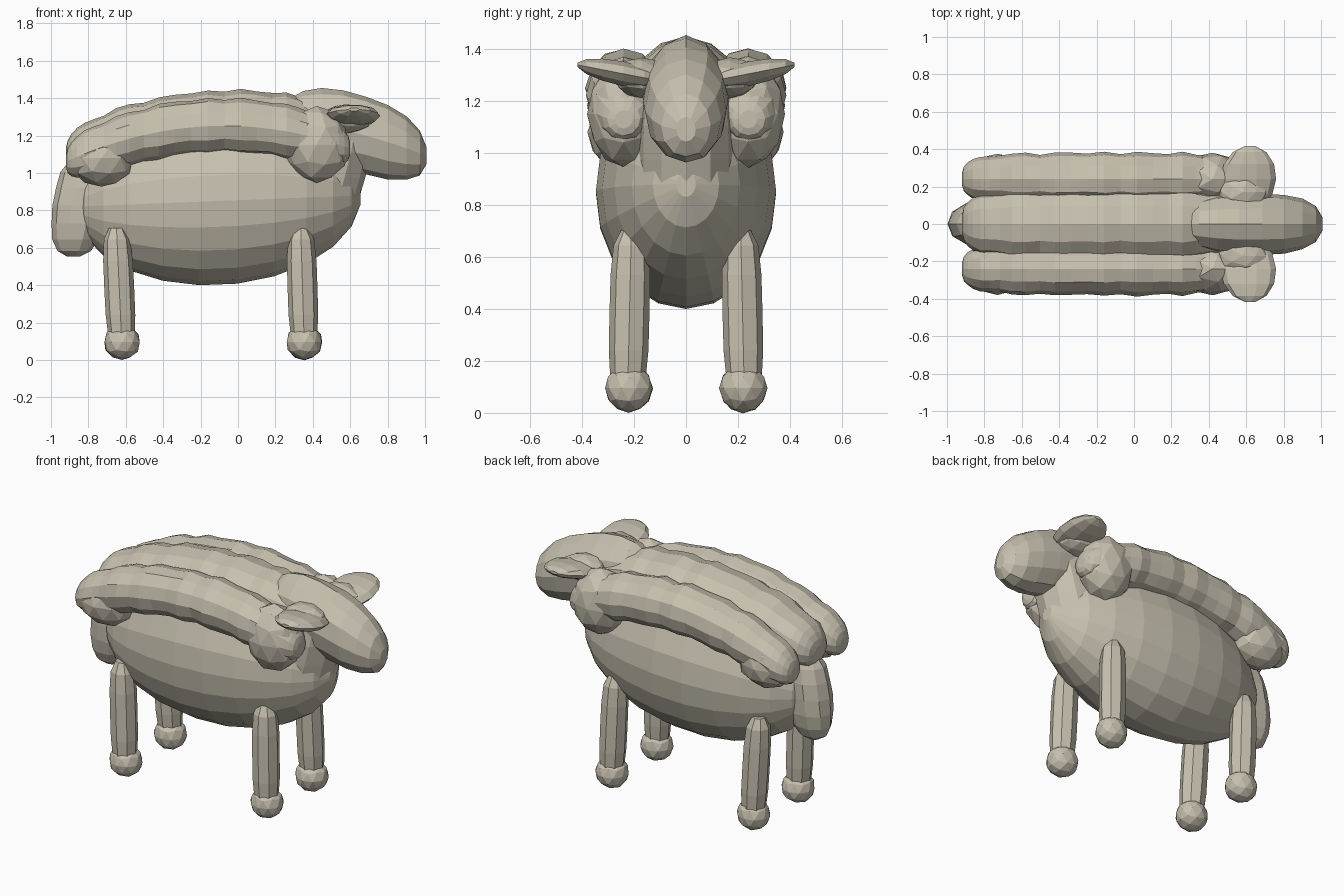
import bpy, bmesh, math, random
from mathutils import Vector

random.seed(4)
cube = bpy.data.objects.get("Cube")
if cube:
    bpy.data.objects.remove(cube)

stone = bpy.data.materials.new("warm stone")
stone.use_nodes = True
stone.diffuse_color = (0.57, 0.53, 0.43, 1)
stone.node_tree.nodes["Principled BSDF"].inputs["Base Color"].default_value = stone.diffuse_color


def finish(name, bm):
    """Turn a bmesh into a flat shaded, coloured object."""
    bmesh.ops.recalc_face_normals(bm, faces=bm.faces)
    mesh = bpy.data.meshes.new(name)
    bm.to_mesh(mesh)
    bm.free()
    mesh.materials.append(stone)
    part = bpy.data.objects.new(name, mesh)
    bpy.context.collection.objects.link(part)


def roll(name, start, end, width, height, arch=0.0, power=2.0, rings=8, sides=12, lumps=0.0, jitter=0.0):
    """Rounded bolster from start to end, arched upward, with optional lumps.

    Width and height are the radii of the cross-section square to the main axis;
    a higher power gives blunter ends.
    """
    start, end = Vector(start), Vector(end)
    span = end - start
    main = max(range(3), key=lambda axis: abs(span[axis]))
    across, along = [axis for axis in range(3) if axis != main]
    bm = bmesh.new()
    previous = None
    for ring in range(rings + 1):
        # Rings crowd toward the ends so the caps come out round
        u = -math.cos(math.pi * (ring + 0.4) / (rings + 0.8))
        centre = start + span * (u + 1) / 2
        centre.z += arch * (1 - u * u)
        swell = (1 - abs(u) ** power) ** (1 / power)
        swell *= 1 + lumps * math.cos(math.tau * centre.x / 0.22 + 5)
        loop = []
        for side in range(sides):
            angle = math.tau * side / sides
            reach = swell * random.uniform(1 - jitter, 1 + jitter)
            point = centre.copy()
            point[across] += width * reach * math.cos(angle)
            point[along] += height * reach * math.sin(angle)
            loop.append(bm.verts.new(point))
        if previous:
            for side in range(sides):
                following = (side + 1) % sides
                bm.faces.new((previous[side], previous[following], loop[following], loop[side]))
        else:
            bm.faces.new(loop)
        previous = loop
    bm.faces.new(previous)
    finish(name, bm)


def ball(name, centre, radii):
    """Faceted, slightly uneven ball."""
    bm = bmesh.new()
    bmesh.ops.create_icosphere(bm, subdivisions=2, radius=1)
    for vert in bm.verts:
        uneven = random.uniform(0.95, 1)
        vert.co = [c + r * k * uneven for c, r, k in zip(centre, radii, vert.co)]
    finish(name, bm)


# Trunk, neck and head
roll("body", start=(-0.87, 0, 0.82), end=(0.66, 0, 0.88), width=0.35, height=0.45, rings=11, sides=20)
roll("neck", start=(0.36, 0, 0.6), end=(0.56, 0, 1.35), width=0.22, height=0.19, power=3)
roll("head", start=(0.24, 0, 1.28), end=(1.01, 0, 1.09), width=0.165, height=0.21,
     arch=0.03, power=2.6, rings=9, jitter=0.02)

# Drooping tail
roll("tail", start=(-0.88, 0, 0.55), end=(-0.81, 0, 1.1), width=0.147, height=0.115,
     power=2.5, sides=10, jitter=0.03)

# Fleece roll along the spine
roll("centre_fleece", start=(-0.92, 0, 1.1), end=(0.6, 0, 1.2), width=0.19, height=0.155,
     arch=0.13, power=4, rings=26, lumps=0.05, jitter=0.03)

for side, sign in (("left", 1), ("right", -1)):
    # Fleece roll on each flank, ending in a tuft at haunch and shoulder
    roll(side + "_fleece", start=(-0.92, sign * 0.24, 1.06), end=(0.6, sign * 0.24, 1.13),
         width=0.14, height=0.145, arch=0.155, power=4, rings=26, lumps=0.05, jitter=0.03)
    ball(side + "_haunch_tuft", centre=(-0.73, sign * 0.24, 1.08), radii=(0.18, 0.14, 0.16))
    ball(side + "_shoulder_tuft", centre=(0.42, sign * 0.24, 1.15), radii=(0.18, 0.145, 0.21))

    # Flat ears held out sideways, thick where they meet the head
    roll(side + "_ear", start=(0.6, sign * 0.06, 1.27), end=(0.62, sign * 0.42, 1.34),
         width=0.15, height=0.05, rings=6, sides=10)
    ball(side + "_ear_base", centre=(0.58, sign * 0.17, 1.29), radii=(0.14, 0.11, 0.08))

    # Legs with rounded feet
    for place, foot_x, top_x in (("front", 0.355, 0.335), ("hind", -0.62, -0.65)):
        roll(f"{place}_{side}_leg", start=(foot_x, sign * 0.225, 0.06), end=(top_x, sign * 0.21, 0.71),
             width=0.08, height=0.077, power=4, rings=6, sides=8)
        ball(f"{place}_{side}_foot", centre=(foot_x, sign * 0.22, 0.095), radii=(0.1, 0.095, 0.097))
